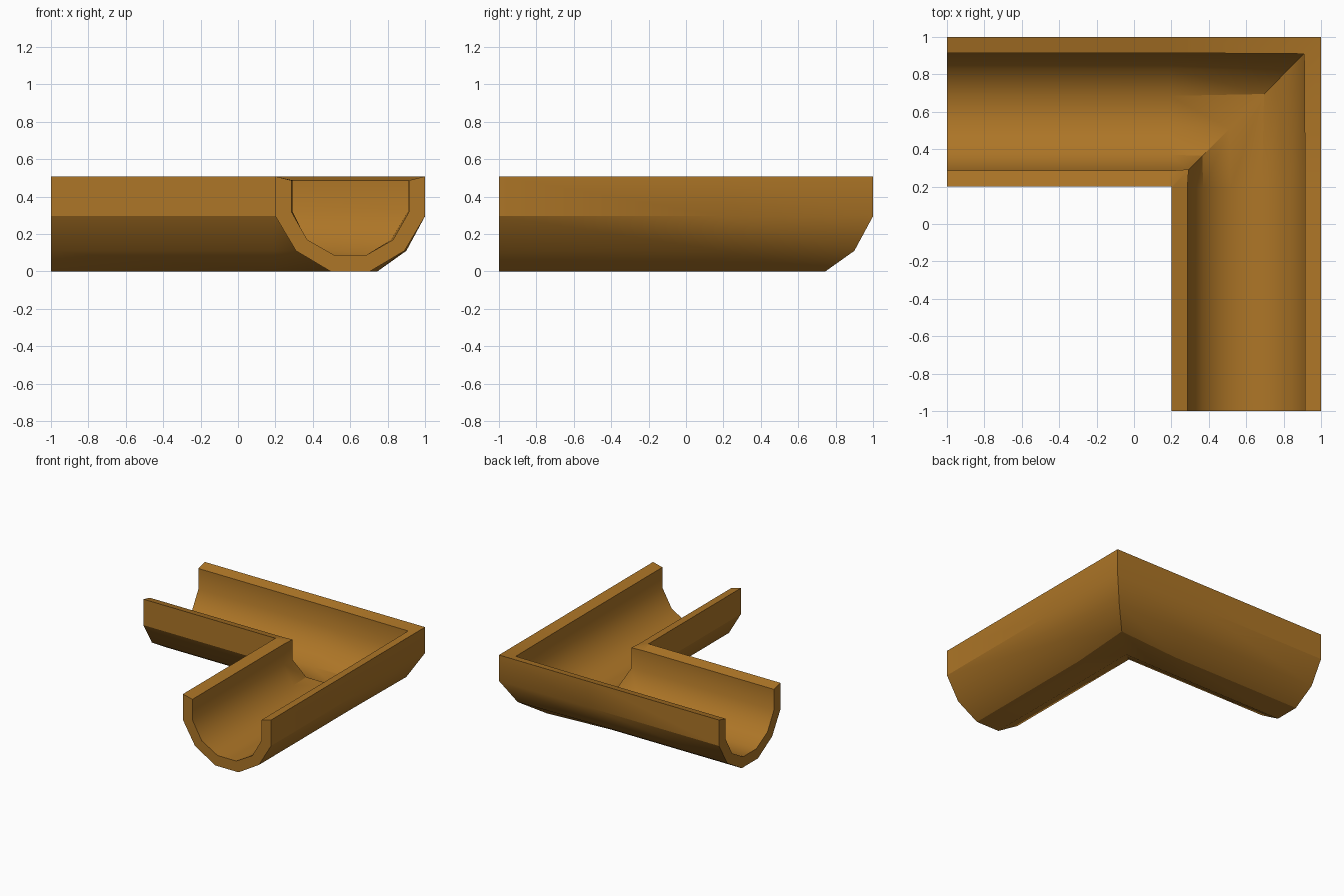
import bpy, bmesh, math

cube = bpy.data.objects.get("Cube")
if cube:
    bpy.data.objects.remove(cube, do_unlink=True)

# Single warm brown material
brown = bpy.data.materials.new("warm brown")
brown.use_nodes = True
colour = (0.42, 0.18, 0.02, 1)
brown.diffuse_color = colour
bsdf = brown.node_tree.nodes["Principled BSDF"]
bsdf.inputs["Base Color"].default_value = colour
bsdf.inputs["Roughness"].default_value = 0.9

# Trough cross-section (distance across, height): outer shell, then inner channel
outer = [(0.2, 0.508), (0.2, 0.295), (0.31, 0.11), (0.495, 0),
         (0.705, 0), (0.89, 0.11), (1, 0.295), (1, 0.508)]
inner = [(0.915, 0.487), (0.915, 0.32), (0.83, 0.17), (0.685, 0.087),
         (0.515, 0.087), (0.37, 0.17), (0.285, 0.32), (0.285, 0.487)]
section = outer + inner

# Plan positions of the section points along the mitre, slightly fuller outside
mitre = [0.2, 0.2, 0.31, 0.5, 0.745, 0.9, 1, 1,
         0.91, 0.91, 0.82, 0.695, 0.51, 0.365, 0.292, 0.292]

# Rings: left arm end, left arm near the bend, mitre, front arm near the bend, front end
bend = 0.19
rings = [[(x, t, z) for t, z in section] for x in (-1, bend)]
rings.append([(m, m, z) for m, (t, z) in zip(mitre, section)])
rings += [[(t, y, z) for t, z in section] for y in (bend, -1)]

# Skin the rings and cap both open ends
bm = bmesh.new()
loops = [[bm.verts.new(p) for p in ring] for ring in rings]
n = len(section)
for a, b in zip(loops, loops[1:]):
    for i in range(n):
        j = (i + 1) % n
        bm.faces.new((a[i], a[j], b[j], b[i]))
half = n // 2
for ring in (loops[0], loops[-1]):
    for i in range(half - 1):
        bm.faces.new((ring[i], ring[i + 1], ring[n - 2 - i], ring[n - 1 - i]))
bmesh.ops.recalc_face_normals(bm, faces=bm.faces)

mesh = bpy.data.meshes.new("corner_trough")
bm.to_mesh(mesh)
bm.free()
mesh.materials.append(brown)
trough = bpy.data.objects.new("corner_trough", mesh)
bpy.context.collection.objects.link(trough)

# Soft round underside with crisp rim and ends
bpy.ops.object.select_all(action='DESELECT')
trough.select_set(True)
bpy.context.view_layer.objects.active = trough
bpy.ops.object.shade_smooth_by_angle(angle=math.radians(30.7))
